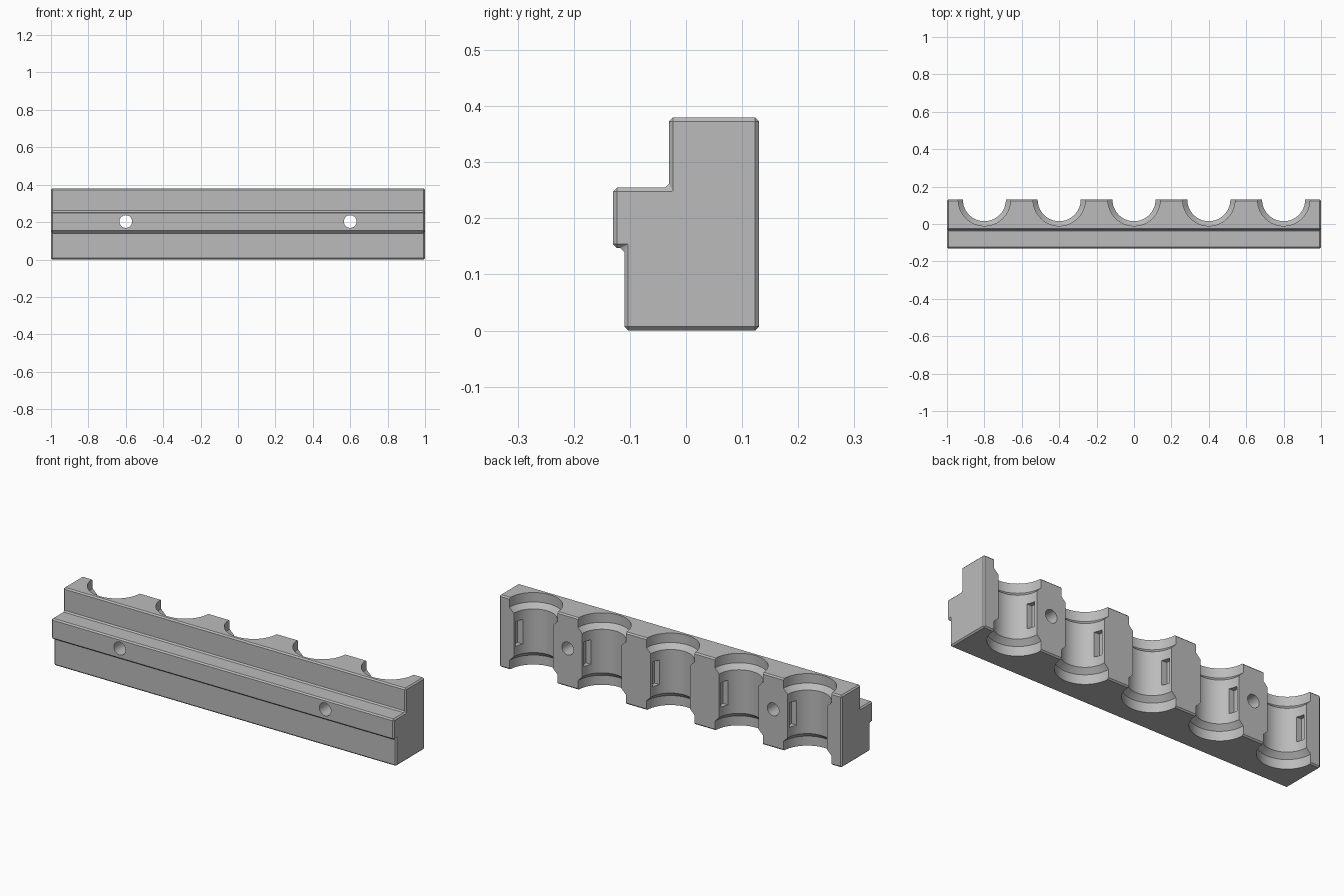
import bpy, bmesh, math

cube = bpy.data.objects.get("Cube")
if cube:
    bpy.data.objects.remove(cube, do_unlink=True)

grey = bpy.data.materials.new("plain_grey")
grey.use_nodes = True
grey.diffuse_color = (0.5, 0.5, 0.5, 1)
grey.node_tree.nodes["Principled BSDF"].inputs["Base Color"].default_value = (0.5, 0.5, 0.5, 1)

PITCH, BACK = 0.4, 0.13


def make_object(name, bm):
    bmesh.ops.recalc_face_normals(bm, faces=bm.faces)
    mesh = bpy.data.meshes.new(name)
    bm.to_mesh(mesh)
    bm.free()
    mesh.materials.append(grey)
    obj = bpy.data.objects.new(name, mesh)
    bpy.context.collection.objects.link(obj)
    return obj


def box(name, x, y, z):
    """Box given by its (low, high) range on each axis."""
    bm = bmesh.new()
    bmesh.ops.create_cube(bm, size=1)
    for v in bm.verts:
        v.co = [r[0] if c < 0 else r[1] for c, r in zip(v.co, (x, y, z))]
    return make_object(name, bm)


def lathe(name, profile, x, y, steps=64):
    """Closed solid from stacked (radius, z) rings."""
    bm = bmesh.new()
    rings = [[bm.verts.new((x + r * math.cos(math.tau * i / steps),
                            y + r * math.sin(math.tau * i / steps), z))
              for i in range(steps)] for r, z in profile]
    for low, high in zip(rings, rings[1:]):
        for i in range(steps):
            j = (i + 1) % steps
            bm.faces.new((low[i], low[j], high[j], high[i]))
    bm.faces.new(rings[0])
    bm.faces.new(rings[-1])
    return make_object(name, bm)


def cut(target, cutter):
    mod = target.modifiers.new(cutter.name, "BOOLEAN")
    mod.operation, mod.solver, mod.object = "DIFFERENCE", "EXACT", cutter
    bpy.context.view_layer.objects.active = target
    bpy.ops.object.modifier_apply(modifier=mod.name)
    bpy.data.objects.remove(cutter, do_unlink=True)


# Stepped rack body, extruded along its length with chamfered edges
outline = [(-0.11, 0), (BACK, 0), (BACK, 0.38), (-0.03, 0.38),
           (-0.03, 0.255), (-0.13, 0.255), (-0.13, 0.147), (-0.11, 0.147)]
bm = bmesh.new()
end = bm.faces.new([bm.verts.new((-1, y, z)) for y, z in outline])
grown = bmesh.ops.extrude_face_region(bm, geom=[end])["geom"]
bmesh.ops.translate(bm, vec=(2, 0, 0),
                    verts=[g for g in grown if isinstance(g, bmesh.types.BMVert)])
bmesh.ops.recalc_face_normals(bm, faces=bm.faces)
bmesh.ops.bevel(bm, geom=bm.edges[:], offset=0.007, segments=1, affect="EDGES")
rack = make_object("rack_body", bm)

# Round pockets open at the back, wider at both ends
pocket = [(0.14, -0.05), (0.14, 0.05), (0.115, 0.075),
          (0.115, 0.305), (0.14, 0.33), (0.14, 0.43)]
for i in range(-2, 3):
    x = i * PITCH
    cut(rack, lathe("pocket_cutter", pocket, x, BACK))
    # Rectangular recesses in both side walls
    cut(rack, box("recess_cutter", (x - 0.132, x + 0.132), (0.075, 0.115), (0.125, 0.255)))

# Screw holes from front to back
for x in (-0.6, 0.6):
    hole = lathe("hole_cutter", [(0.034, -0.3), (0.034, 0.3)], x, 0, 32)
    hole.rotation_euler.x = math.pi / 2
    hole.location.z = 0.203
    bpy.context.view_layer.update()
    cut(rack, hole)

# Smooth the pocket and hole walls, keep edges sharp
bpy.ops.object.select_all(action="DESELECT")
rack.select_set(True)
bpy.context.view_layer.objects.active = rack
bpy.ops.object.shade_smooth_by_angle(angle=math.radians(25))
